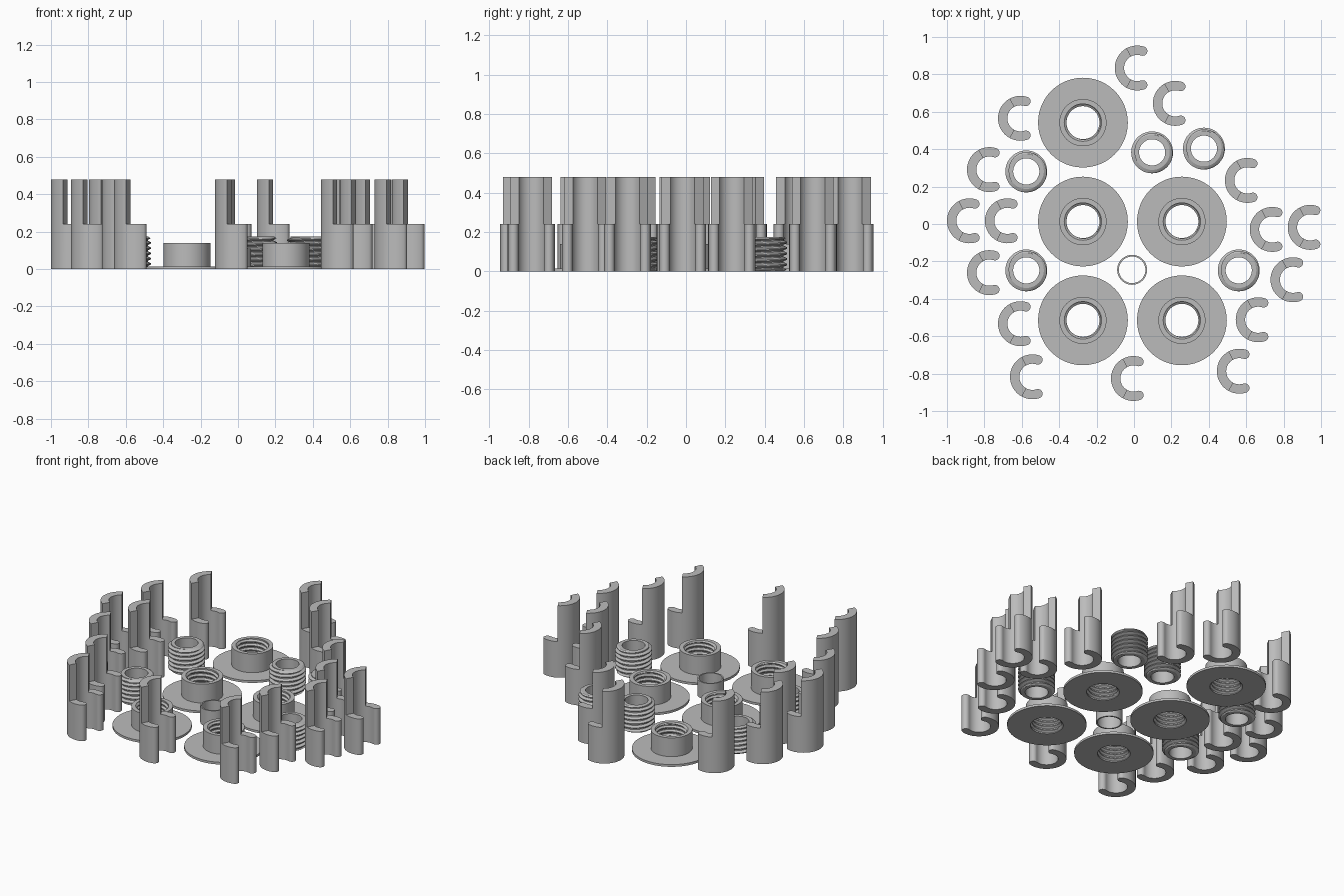
import bpy, bmesh, math

if "Cube" in bpy.data.objects:
    bpy.data.objects.remove(bpy.data.objects["Cube"])

grey = bpy.data.materials.new("grey plastic")
grey.diffuse_color = (0.5, 0.5, 0.5, 1)
grey.use_nodes = True
grey.node_tree.nodes["Principled BSDF"].inputs["Base Color"].default_value = grey.diffuse_color


def make_mesh(bm, name):
    bmesh.ops.remove_doubles(bm, verts=bm.verts, dist=1e-5)
    bmesh.ops.recalc_face_normals(bm, faces=bm.faces)
    me = bpy.data.meshes.new(name)
    bm.to_mesh(me)
    bm.free()
    me.materials.append(grey)
    me.shade_smooth()
    me.set_sharp_from_angle(angle=math.radians(30))
    return me


def place(me, name, spots):
    for x, y in spots:
        ob = bpy.data.objects.new(name, me)
        ob.location = (x, y, 0)
        bpy.context.collection.objects.link(ob)


def revolve(columns):
    """Join closed profiles [(radius, z), ...] spread around the z axis."""
    bm = bmesh.new()
    n = len(columns) - 1
    rings = []
    for i, col in enumerate(columns):
        a = 2 * math.pi * (i % n) / n
        rings.append([bm.verts.new((r * math.cos(a), r * math.sin(a), z)) for r, z in col])
    for a, b in zip(rings, rings[1:]):
        for k in range(len(a)):
            m = (k + 1) % len(a)
            bm.faces.new((a[k], b[k], b[m], a[m]))
    return bm


def threaded(body, root, crest, height, pitch=0.028, chamfer=0.012, n=48):
    """Body profile closed by a helical thread that runs from z = 0 to height."""
    phases = (0.1, 0.25, 0.4, 0.6, 0.75, 0.9)
    columns = []
    for i in range(n + 1):
        col = []
        for turn in range(-2, int(height / pitch) + 2):
            for p in phases:
                z = min(max(pitch * (turn + p + i / n), 0), height)
                t = abs(2 * ((z / pitch - i / n) % 1) - 1)
                t = min(max((t - 0.2) / 0.6, 0), 1)
                t = min(t, z / chamfer, (height - z) / chamfer)
                col.append((root + (crest - root) * t, z))
        columns.append(col + body)
    return revolve(columns)


# flanged nuts: wide thin disc, collar and internal thread
nut = make_mesh(threaded([(0.126, 0.14), (0.126, 0.015), (0.24, 0.015), (0.24, 0)],
                         0.1, 0.088, 0.14), "flanged_nut")
place(nut, "flanged_nut", [(-0.273, 0.542), (-0.273, 0.013), (0.256, 0.013),
                           (-0.273, -0.515), (0.256, -0.515)])

# hollow tubes with external thread
tube = make_mesh(threaded([(0.07, 0.175), (0.07, 0)], 0.094, 0.112, 0.175), "threaded_tube")
place(tube, "threaded_tube", [(-0.576, 0.281), (0.097, 0.383), (0.374, 0.403),
                              (-0.576, -0.248), (0.56, -0.248)])

# thin plain ring
ring = make_mesh(revolve([[(0.08, 0), (0.08, 0.11), (0.071, 0.11), (0.071, 0)]] * 49), "thin_ring")
place(ring, "thin_ring", [(-0.01, -0.245)])


def clip_mesh(r_in=0.07, r_out=0.12, low=0.24, tall=0.48):
    """C-shaped clip open towards +x, with a taller back and rounded tips."""
    mid, w = (r_in + r_out) / 2, (r_out - r_in) / 2
    half = []  # (inner, outer, is_tall) stations from the back to one tip
    for k in range(9):
        half.append((math.radians(180 - 62 * k / 8), 0))
    for k in range(1, 8):
        half.append((math.radians(118 - 46 * k / 7), 0))
    for k in range(1, 7):
        half.append((math.radians(72), math.pi / 2 * k / 6))
    pairs = []
    for a, c in half:
        pts = []
        for side in (-1, 1):
            r, t = mid + side * w * math.cos(c), w * math.sin(c)
            pts.append((r * math.cos(a) + t * math.sin(a), r * math.sin(a) - t * math.cos(a)))
        pairs.append(pts)
    bm = bmesh.new()

    def quad(*pts):
        bm.faces.new([bm.verts.new(p) for p in pts])

    for s in (1, -1):
        for k in range(len(pairs) - 1):
            (a, b), (c, d) = [[(x, y * s) for x, y in p] for p in pairs[k:k + 2]]
            levels = (0, low, tall) if k < 8 else (0, low)
            h = levels[-1]
            quad((*a, 0), (*b, 0), (*d, 0), (*c, 0))
            quad((*a, h), (*b, h), (*d, h), (*c, h))
            for z0, z1 in zip(levels, levels[1:]):
                quad((*a, z0), (*c, z0), (*c, z1), (*a, z1))
                quad((*b, z0), (*d, z0), (*d, z1), (*b, z1))
            if k == 7:  # step wall between the tall back and the low arm
                quad((*c, low), (*d, low), (*d, tall), (*c, tall))
    return make_mesh(bm, "stepped_clip")


# stepped clips scattered around the outside
place(clip_mesh(), "stepped_clip", [
    (0.017, 0.834), (0.221, 0.645), (-0.607, 0.565), (-0.773, 0.291),
    (-0.88, 0.017), (-0.677, 0.017), (-0.773, -0.26), (-0.607, -0.533),
    (-0.543, -0.817), (-0.003, -0.826), (0.563, -0.787), (0.664, -0.512),
    (0.85, -0.298), (0.942, -0.018), (0.739, -0.029), (0.606, 0.233)])
